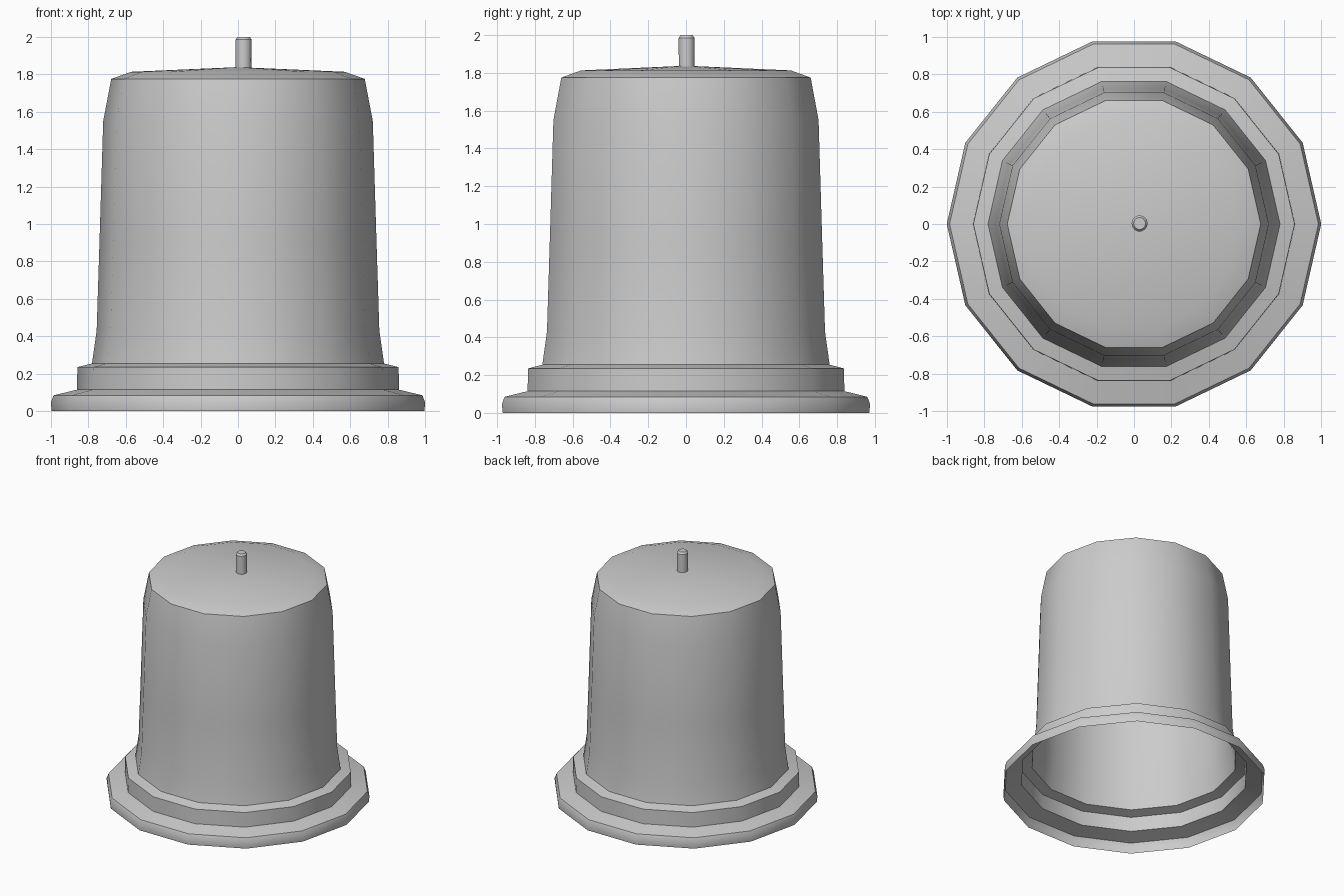
import bpy, bmesh
from math import cos, sin, tau

if "Cube" in bpy.data.objects:
    bpy.data.objects.remove(bpy.data.objects["Cube"])


def lathe(name, profile, sides, center=(0, 0)):
    """Revolve (radius, z) points; a zero radius closes the end with a fan."""
    bm = bmesh.new()
    prev = None
    for r, z in profile:
        if r == 0:
            ring = [bm.verts.new((center[0], center[1], z))] * sides
        else:
            ring = [bm.verts.new((center[0] + r * cos(tau * i / sides),
                                  center[1] + r * sin(tau * i / sides), z))
                    for i in range(sides)]
        if prev:
            for i in range(sides):
                j = (i + 1) % sides
                corners = [prev[i], prev[j], ring[j], ring[i]]
                bm.faces.new(list(dict.fromkeys(corners)))
        prev = ring
    mesh = bpy.data.meshes.new(name)
    bm.to_mesh(mesh)
    bm.free()
    obj = bpy.data.objects.new(name, mesh)
    bpy.context.collection.objects.link(obj)
    bpy.ops.object.select_all(action='DESELECT')
    obj.select_set(True)
    bpy.context.view_layer.objects.active = obj
    bpy.ops.object.shade_smooth_by_angle(angle=0.52)
    return obj


# Hollow shell with stepped flange, open underneath
lathe("bell_shell", [
    (0.995, 0), (1.0, 0.045), (0.985, 0.085), (0.86, 0.115),
    (0.858, 0.235), (0.78, 0.255), (0.755, 0.43), (0.74, 0.9),
    (0.72, 1.55), (0.677, 1.775), (0.57, 1.813), (0, 1.838)], 14)

# Small pin on the crown, slightly off centre
lathe("top_pin", [
    (0.042, 1.82), (0.043, 1.985), (0.032, 2.0), (0, 2.0)], 14, (0.03, 0.003))
